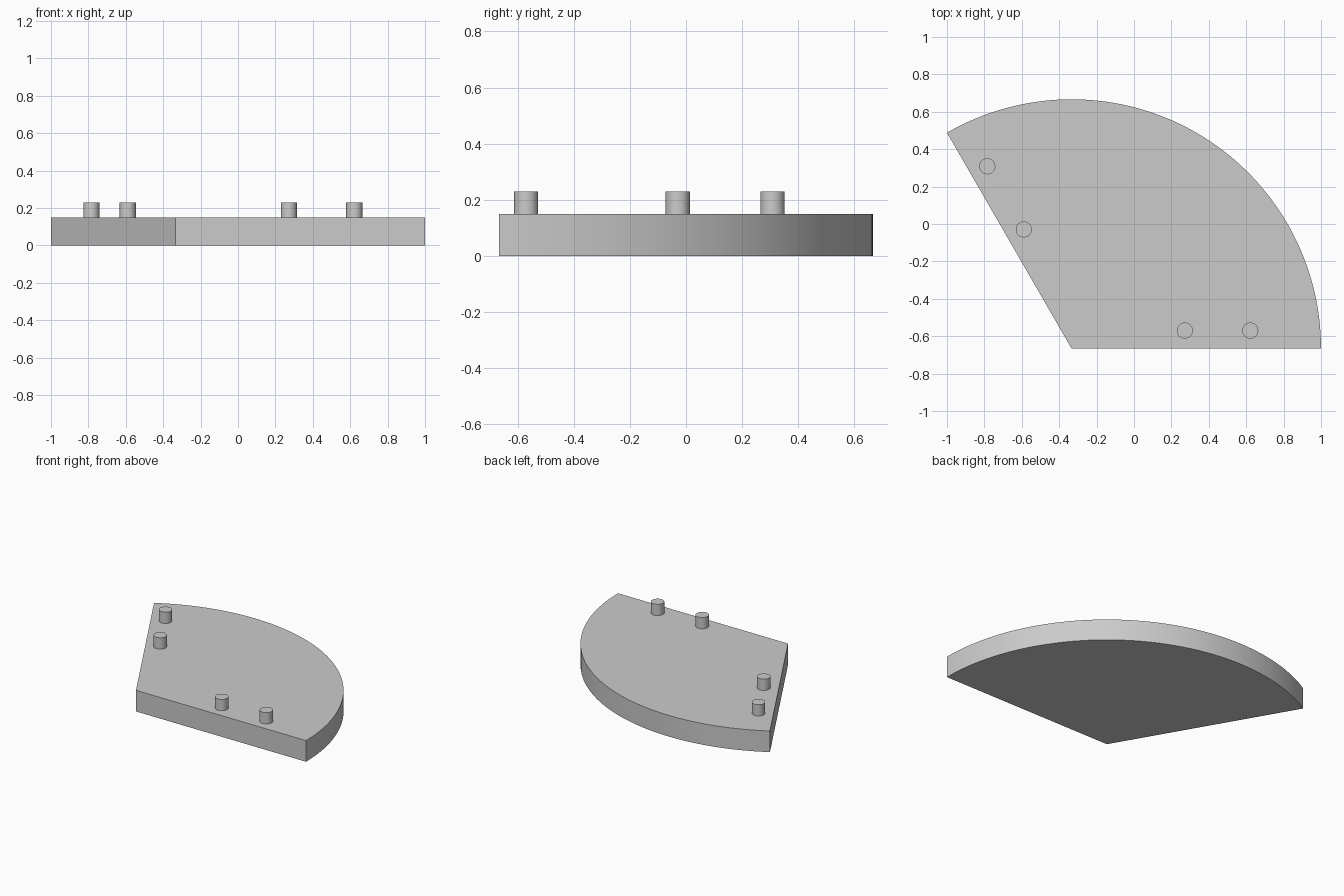
import bpy, bmesh, math
from mathutils import Vector

cube = bpy.data.objects.get("Cube")
if cube:
    bpy.data.objects.remove(cube, do_unlink=True)

RADIUS = 4 / 3
APEX = Vector((-1 / 3, -2 / 3, 0))
SWEEP = math.radians(120)
THICK = 0.15
PEG_RADIUS, PEG_HEIGHT, PEG_INSET = 0.043, 0.08, 0.097

grey = bpy.data.materials.new("light grey")
grey.use_nodes = True
colour = (0.6, 0.6, 0.6, 1)
grey.diffuse_color = colour
grey.node_tree.nodes["Principled BSDF"].inputs["Base Color"].default_value = colour


def finish(obj):
    """Apply the material and smooth the round sides."""
    obj.data.materials.append(grey)
    bpy.ops.object.select_all(action="DESELECT")
    obj.select_set(True)
    bpy.context.view_layer.objects.active = obj
    bpy.ops.object.shade_smooth_by_angle(angle=math.radians(30))


def polar(angle, dist):
    return Vector((math.cos(angle), math.sin(angle), 0)) * dist


# Sector-shaped plate
steps = 64
bm = bmesh.new()
outline = [APEX] + [APEX + polar(SWEEP * i / steps, RADIUS) for i in range(steps + 1)]
base = bm.faces.new([bm.verts.new(p) for p in outline])
top = bmesh.ops.extrude_face_region(bm, geom=[base], use_keep_orig=True)["geom"]
bmesh.ops.translate(bm, vec=(0, 0, THICK),
                    verts=[v for v in top if isinstance(v, bmesh.types.BMVert)])
bmesh.ops.recalc_face_normals(bm, faces=bm.faces)
mesh = bpy.data.meshes.new("sector_plate")
bm.to_mesh(mesh)
bm.free()
plate = bpy.data.objects.new("sector_plate", mesh)
bpy.context.collection.objects.link(plate)
finish(plate)

# Pegs set in from each straight edge: edge angle, inward side, distances along it
for name, angle, side, distances in (("front_peg", 0, 1, (0.605, 0.955)),
                                     ("right_peg", SWEEP, -1, (0.68, 1.07))):
    for place, dist in zip(("inner", "outer"), distances):
        spot = APEX + polar(angle, dist) + polar(angle + side * math.pi / 2, PEG_INSET)
        spot.z = THICK + PEG_HEIGHT / 2
        bpy.ops.mesh.primitive_cylinder_add(vertices=32, radius=PEG_RADIUS,
                                            depth=PEG_HEIGHT, location=spot)
        peg = bpy.context.object
        peg.name = f"{name}_{place}"
        finish(peg)
